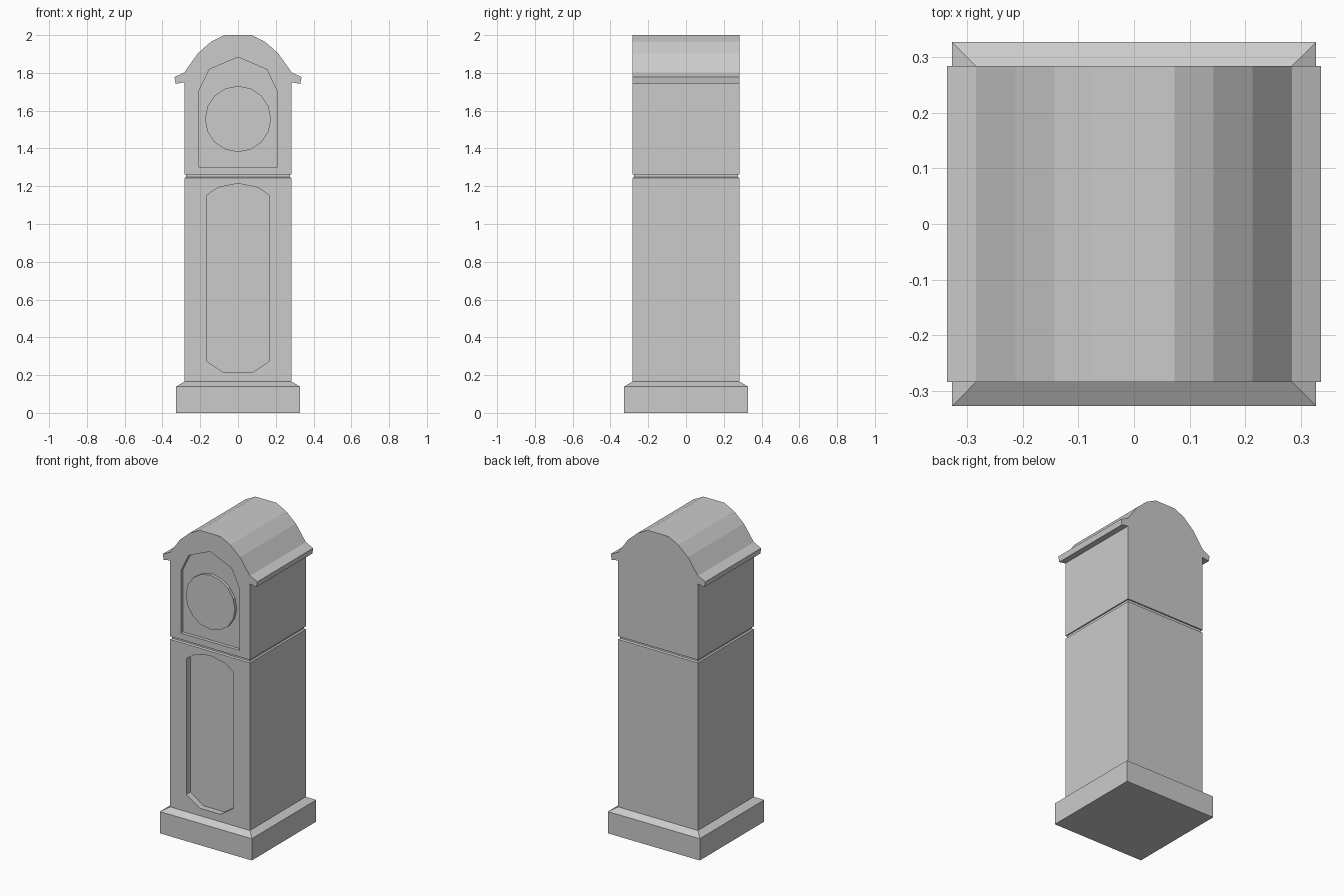
import bpy
import bmesh
import math

if "Cube" in bpy.data.objects:
    bpy.data.objects.remove(bpy.data.objects["Cube"])

HALF = 0.284          # half width of the case
FRONT = -HALF


def new_object(name, bm):
    bmesh.ops.recalc_face_normals(bm, faces=bm.faces[:])
    mesh = bpy.data.meshes.new(name)
    bm.to_mesh(mesh)
    bm.free()
    obj = bpy.data.objects.new(name, mesh)
    bpy.context.scene.collection.objects.link(obj)
    return obj


def mirrored(right):
    """Closed outline from its right half, listed bottom to top."""
    return right + [(-x, z) for x, z in reversed(right) if x > 0]


def prism(name, outline, y0, y1):
    """Extrude an x-z outline from y0 to y1."""
    bm = bmesh.new()
    face = bm.faces.new([bm.verts.new((x, y0, z)) for x, z in outline])
    ext = bmesh.ops.extrude_face_region(bm, geom=[face])
    verts = [v for v in ext["geom"] if isinstance(v, bmesh.types.BMVert)]
    bmesh.ops.translate(bm, verts=verts, vec=(0, y1 - y0, 0))
    return new_object(name, bm)


def square_stack(name, levels):
    """Join square sections given as (half width, height)."""
    bm = bmesh.new()
    rings = [[bm.verts.new((sx * h, sy * h, z))
              for sx, sy in ((-1, -1), (1, -1), (1, 1), (-1, 1))]
             for h, z in levels]
    for a, b in zip(rings, rings[1:]):
        for i in range(4):
            j = (i + 1) % 4
            bm.faces.new((a[i], a[j], b[j], b[i]))
    bm.faces.new(rings[0][::-1])
    bm.faces.new(rings[-1])
    return new_object(name, bm)


def recess(obj, outline, depth):
    """Sink a panel into the front of an object."""
    cutter = prism("panel_cutter", outline, FRONT - 0.1, FRONT + depth)
    cutter.hide_render = True
    mod = obj.modifiers.new("panel", 'BOOLEAN')
    mod.operation = 'DIFFERENCE'
    mod.solver = 'EXACT'
    mod.object = cutter
    bpy.context.view_layer.objects.active = obj
    bpy.ops.object.modifier_apply(modifier=mod.name)
    bpy.data.objects.remove(cutter)


# Lower case: plinth, sloped moulding, trunk and narrow waist groove
case = square_stack("lower_case", [
    (0.327, 0), (0.327, 0.14), (HALF, 0.165),
    (HALF, 1.243), (0.276, 1.249), (0.276, 1.262)])

# Long door panel in the trunk
recess(case, mirrored([(0.074, 0.213), (0.168, 0.276), (0.168, 1.15),
                       (0.106, 1.193), (0, 1.215)]), 0.04)

# Hood with arched roof and eaves
hood = prism("hood", mirrored([
    (HALF, 1.262), (HALF, 1.75), (0.33, 1.742), (0.336, 1.778),
    (HALF, 1.803), (0.213, 1.903), (0.143, 1.965), (0.073, 2.0)]),
    FRONT, HALF)

# Arched face panel in the hood
recess(hood, mirrored([(0.208, 1.303), (0.208, 1.703),
                       (0.152, 1.818), (0, 1.883)]), 0.022)

# Raised dial
SIDES = 16
prism("dial", [(0.175 * math.cos(i * math.tau / SIDES),
                1.556 + 0.175 * math.sin(i * math.tau / SIDES))
               for i in range(SIDES)], FRONT + 0.003, FRONT + 0.022)
